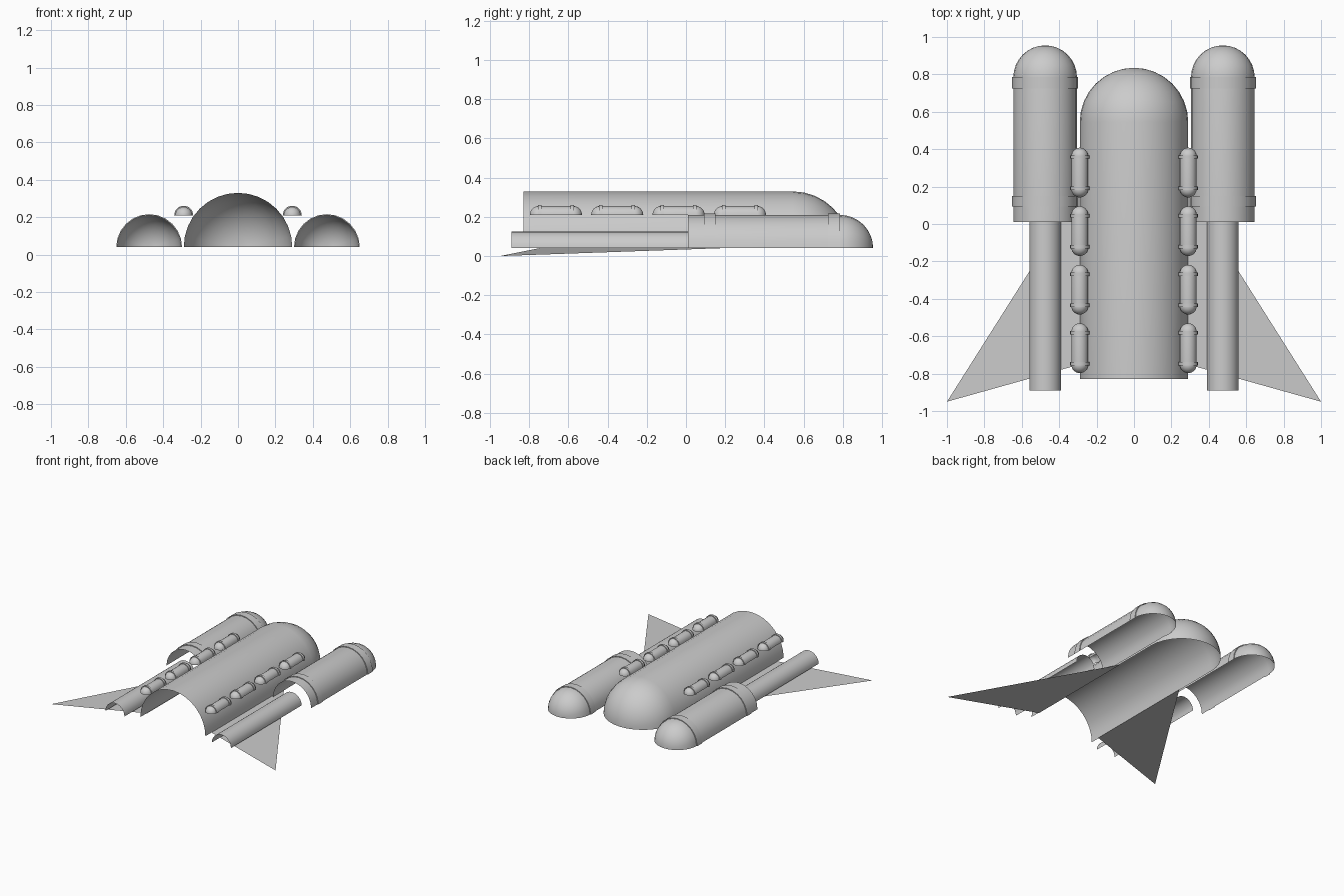
import bpy
import bmesh
from math import sin, cos, pi, radians

cube = bpy.data.objects.get("Cube")
if cube:
    bpy.data.objects.remove(cube, do_unlink=True)

grey = bpy.data.materials.new("plain grey")
grey.use_nodes = True
grey.diffuse_color = (0.6, 0.6, 0.6, 1)
grey.node_tree.nodes["Principled BSDF"].inputs["Base Color"].default_value = (0.6, 0.6, 0.6, 1)

BASE = 0.04      # height of the open underside
SIDES = {"left": 1, "right": -1}


def add_object(name, bm, smooth=True):
    mesh = bpy.data.meshes.new(name)
    bm.to_mesh(mesh)
    bm.free()
    mesh.materials.append(grey)
    obj = bpy.data.objects.new(name, mesh)
    bpy.context.collection.objects.link(obj)
    if smooth:
        bpy.ops.object.select_all(action="DESELECT")
        obj.select_set(True)
        bpy.context.view_layer.objects.active = obj
        bpy.ops.object.shade_smooth_by_angle(angle=radians(35))
    return obj


def half_lathe(name, profile, x, z, segments=12):
    """Sweep (radius, y) points over the upper half circle, leaving an open shell."""
    bm = bmesh.new()
    rows = []
    for r, y in profile:
        rows.append([bm.verts.new((x + r * cos(pi * i / segments), y,
                                   z + r * sin(pi * i / segments)))
                     for i in range(segments + 1)])
    for a, b in zip(rows, rows[1:]):
        for i in range(segments):
            bm.faces.new((a[i], a[i + 1], b[i + 1], b[i]))
    bmesh.ops.remove_doubles(bm, verts=bm.verts, dist=0.00001)
    # point the shell outwards
    bm.normal_update()
    for f in bm.faces:
        c = f.calc_center_median()
        if f.normal.x * (c.x - x) + f.normal.z * (c.z - z) < -0.0001:
            f.normal_flip()
    return add_object(name, bm)


def dome(r, y, direction=1, steps=8):
    """Quarter-circle profile from the rim to the pole."""
    return [(r * cos(pi / 2 * i / steps), y + direction * r * sin(pi / 2 * i / steps))
            for i in range(steps + 1)]


def collar(name, r_in, r_out, y0, y1, x, z):
    half_lathe(name, [(r_in, y0), (r_out, y0), (r_out, y1), (r_in, y1)], x, z)


# Central hull with a rounded nose
half_lathe("hull", [(0.29, -0.83)] + dome(0.29, 0.545), 0, BASE, 16)

for side, s in SIDES.items():
    # Booster pod with two collars and a narrow tail pipe
    px = 0.475 * s
    half_lathe(f"{side}_pod", [(0.17, 0.01)] + dome(0.17, 0.785), px, BASE)
    collar(f"{side}_pod_front_collar", 0.17, 0.176, 0.725, 0.787, px, BASE)
    collar(f"{side}_pod_rear_collar", 0.17, 0.176, 0.093, 0.15, px, BASE)
    half_lathe(f"{side}_tail_pipe", [(0.085, -0.89), (0.085, 0.01)], px, BASE)

    # Row of small capsules along the hull shoulder
    for n in range(4):
        y, cx, cz = 0.275 - 0.313 * n, 0.29 * s, 0.21
        profile = dome(0.045, y - 0.088, -1)[::-1] + dome(0.045, y + 0.088)
        half_lathe(f"{side}_capsule_{n + 1}", profile, cx, cz, 10)
        for end, d in (("front", 1), ("rear", -1)):
            yc = y + 0.083 * d
            collar(f"{side}_capsule_{n + 1}_{end}_collar", 0.045, 0.051,
                   yc - 0.009, yc + 0.009, cx, cz)

    # Thin swept wing
    bm = bmesh.new()
    corners = [(0.285 * s, 0.18, BASE), (0.285 * s, -0.75, BASE), (s, -0.95, 0)]
    wing = bm.faces.new([bm.verts.new(c) for c in corners])
    bm.normal_update()
    if wing.normal.z < 0:
        wing.normal_flip()
    add_object(f"{side}_wing", bm, smooth=False)
